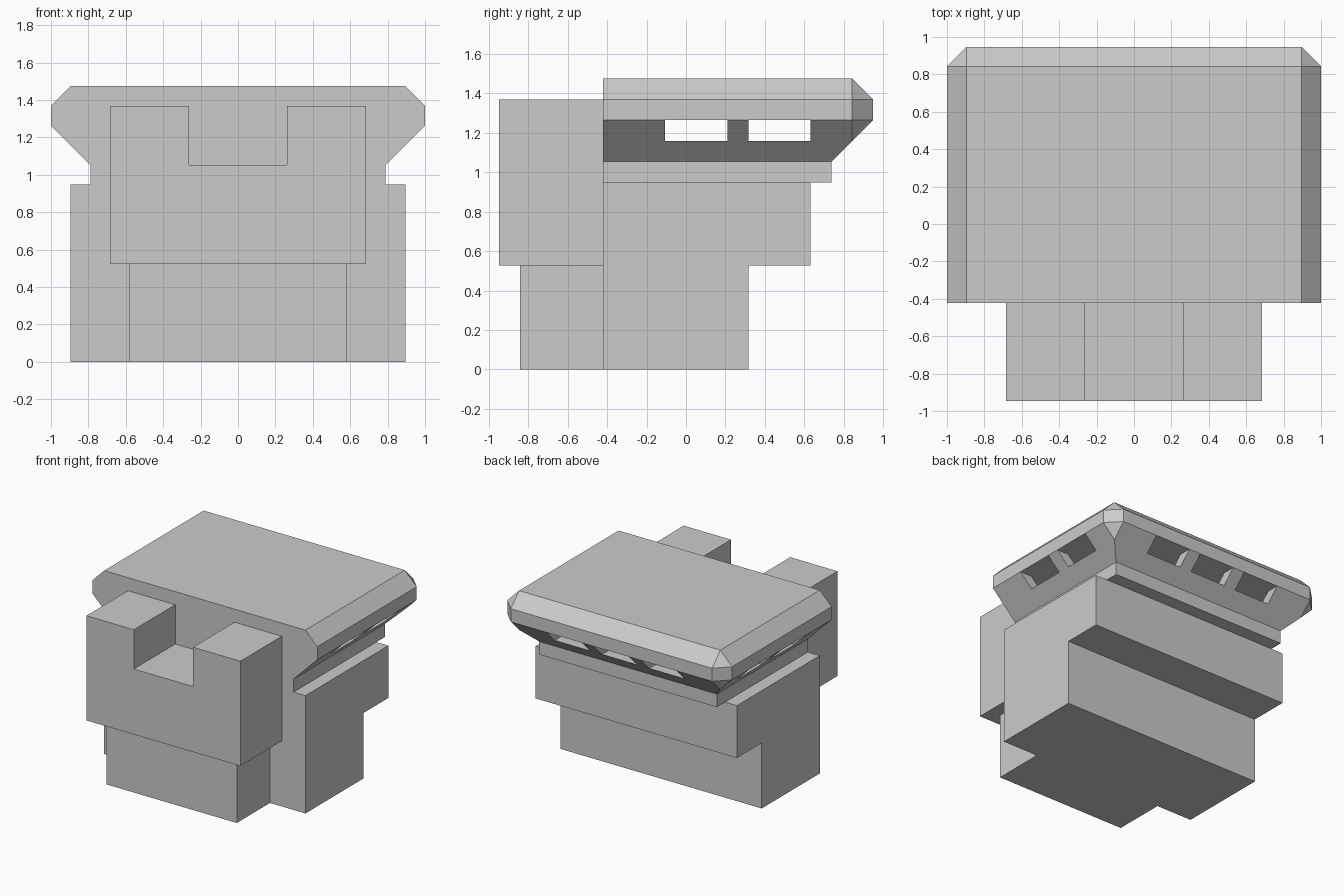
import bpy, bmesh
from mathutils import Vector

if "Cube" in bpy.data.objects:
    bpy.data.objects.remove(bpy.data.objects["Cube"])

U = 2 / 19  # one grid module


def finish(name, bm):
    bmesh.ops.recalc_face_normals(bm, faces=bm.faces)
    bmesh.ops.scale(bm, vec=(U, U, U), verts=bm.verts)
    mesh = bpy.data.meshes.new(name)
    bm.to_mesh(mesh)
    bm.free()
    obj = bpy.data.objects.new(name, mesh)
    bpy.context.collection.objects.link(obj)
    return obj


def hull(name, points):
    """Convex solid around points, mirrored across x."""
    bm = bmesh.new()
    for x, y, z in points:
        for s in (-1, 1):
            bm.verts.new((s * x, y, z))
    bmesh.ops.convex_hull(bm, input=bm.verts)
    bmesh.ops.dissolve_limit(bm, angle_limit=0.01, verts=bm.verts, edges=bm.edges)
    return finish(name, bm)


def prism(name, profile, origin, extrude):
    """Extrude a 2D profile; origin maps (a, b) to a 3D point."""
    bm = bmesh.new()
    face = bm.faces.new([bm.verts.new(origin(a, b)) for a, b in profile])
    new = bmesh.ops.extrude_face_region(bm, geom=[face], use_keep_orig=True)["geom"]
    bmesh.ops.translate(bm, vec=Vector(extrude),
                        verts=[g for g in new if isinstance(g, bmesh.types.BMVert)])
    return finish(name, bm)


def box(name, x0, x1, y0, y1, z0, z1):
    return prism(name, [(x0, y0), (x1, y0), (x1, y1), (x0, y1)],
                 lambda a, b: (a, b, z0), (0, 0, z1 - z0))


def cut(target, cutter):
    cutter.hide_render = True
    mod = target.modifiers.new("cut", 'BOOLEAN')
    mod.operation, mod.solver, mod.object = 'DIFFERENCE', 'EXACT', cutter
    bpy.context.view_layer.objects.active = target
    bpy.ops.object.modifier_apply(modifier=mod.name)
    bpy.data.objects.remove(cutter)


# Main body with its overhanging back step
prism("body", [(-4, 0), (3, 0), (3, 5), (6, 5), (6, 9), (-4, 9)],
      lambda a, b: (-8.5, a, b), (17, 0, 0))
# Recessed neck under the cap
box("neck", -7.5, 7.5, -4, 7, 9, 10)

# Front turret: narrow base and notched top
box("front_base", -5.5, 5.5, -8, -4, 0, 5)
prism("front_turret", [(-6.5, 5), (6.5, 5), (6.5, 13), (2.5, 13), (2.5, 10),
                       (-2.5, 10), (-2.5, 13), (-6.5, 13)],
      lambda a, b: (a, -9, b), (0, 5, 0))

# Flared cap with clipped back corners
rim = [p for z in (12, 13) for p in ((9.5, -4, z), (9.5, 8, z), (8.5, 9, z))]
cap = hull("cap", rim + [(7.5, -4, 10), (7.5, 7, 10), (8.5, 8, 11),
                         (8.5, -4, 14), (8.5, 8, 14)])
# Hollow inside the flare
cut(cap, hull("chamber_cutter", [(5.5, -3, 9), (5.5, 5, 9), (8.5, -3, 12), (8.5, 8, 12)]))
# Window slots: two through the sides, three in the back
for y in (-1, 3):
    cut(cap, box("side_slot_cutter", -11, 11, y, y + 3, 11, 12))
for x in (-5.5, -1.5, 2.5):
    cut(cap, box("back_slot_cutter", x, x + 3, 5, 11, 11, 12))
